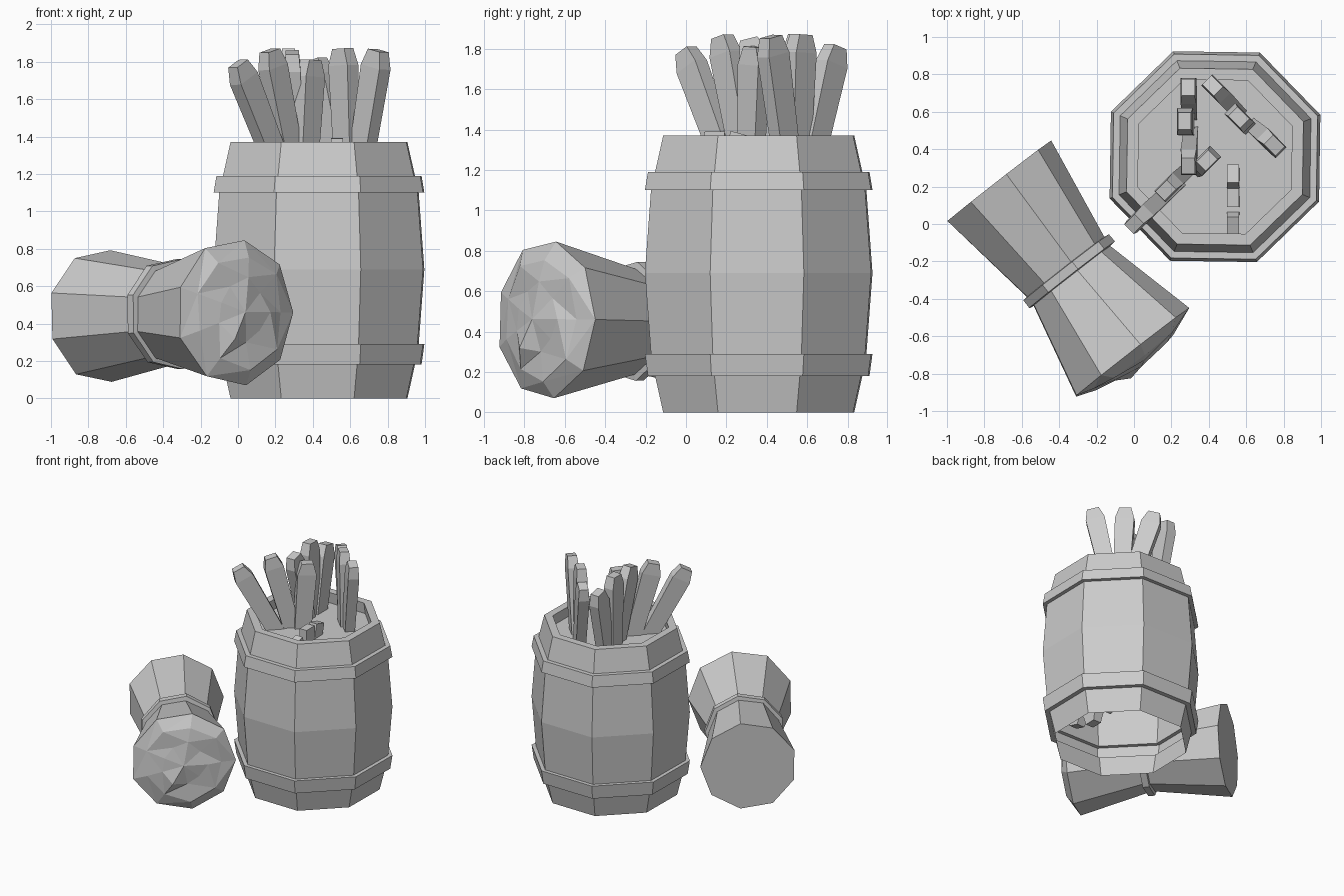
import bpy, bmesh, math, random
from mathutils import Vector, Matrix

cube = bpy.data.objects.get("Cube")
if cube:
    bpy.data.objects.remove(cube)

random.seed(4)

grey = bpy.data.materials.new("plain_grey")
grey.use_nodes = True
grey.diffuse_color = (0.6, 0.6, 0.6, 1)
grey.node_tree.nodes["Principled BSDF"].inputs["Base Color"].default_value = (0.6, 0.6, 0.6, 1)


def finish(bm, name, matrix=Matrix()):
    bmesh.ops.recalc_face_normals(bm, faces=bm.faces)
    mesh = bpy.data.meshes.new(name)
    bm.to_mesh(mesh)
    bm.free()
    mesh.materials.append(grey)
    obj = bpy.data.objects.new(name, mesh)
    obj.matrix_world = matrix
    bpy.context.collection.objects.link(obj)


def bridge(bm, a, b):
    n = len(a)
    for i in range(n):
        bm.faces.new((a[i], a[(i + 1) % n], b[(i + 1) % n], b[i]))


# Barrel: hollow, open underneath, with two hoops and a recessed lid (apothem, height)
profile = [(0.47, 0), (0.51, 0.18), (0.545, 0.18), (0.56, 0.29), (0.53, 0.29),
           (0.56, 0.69), (0.53, 1.10), (0.56, 1.10), (0.545, 1.19), (0.51, 1.19),
           (0.47, 1.37), (0.41, 1.37), (0.42, 1.28)]
bm = bmesh.new()
rings = []
for apothem, z in profile:
    r = apothem / math.cos(math.pi / 8)
    rings.append([bm.verts.new((r * math.cos(a), r * math.sin(a), z))
                  for a in [math.pi / 8 + k * math.pi / 4 for k in range(8)]])
for a, b in zip(rings, rings[1:]):
    bridge(bm, a, b)
bm.faces.new(rings[-1])
finish(bm, "barrel", Matrix.Translation((0.433, 0.36, 0)) @ Matrix.Rotation(-0.015, 4, "Z"))


def stick(name, tip, foot, heading):
    """Flat stick, widest near the bevelled tip."""
    tip, foot = Vector(tip), Vector(foot)
    up = (tip - foot).normalized()
    side = Vector((math.cos(heading), math.sin(heading), 0))
    side = (side - up * side.dot(up)).normalized()
    front = up.cross(side)
    length = (tip - foot).length
    bm = bmesh.new()
    rings = []
    for along, w, t in [(0, 0.05, 0.032), (length - 0.09, 0.072, 0.042), (length, 0.045, 0.035)]:
        c = foot + up * along
        rings.append([bm.verts.new(c + side * w * i + front * t * j)
                      for i, j in ((-1, -1), (1, -1), (1, 1), (-1, 1))])
    for a, b in zip(rings, rings[1:]):
        bridge(bm, a, b)
    bm.faces.new(rings[0])
    bm.faces.new(rings[-1])
    finish(bm, name)


# Four fans of three crossing sticks; the last hangs upside down through the lid
diag = math.pi / 4
fans = {
    "front_fan": (diag, [((0.00, 0.00, 1.79), (0.42, 0.39, 0.72)),
                         ((0.17, 0.18, 1.86), (0.39, 0.38, 0.74)),
                         ((0.39, 0.34, 1.81), (0.33, 0.30, 0.72))]),
    "back_fan": (2 * diag, [((0.29, 0.73, 1.79), (0.31, 0.50, 0.72)),
                            ((0.27, 0.55, 1.87), (0.30, 0.52, 0.74)),
                            ((0.29, 0.31, 1.85), (0.32, 0.60, 0.72))]),
    "side_fan": (-diag, [((0.42, 0.74, 1.81), (0.65, 0.50, 0.72)),
                         ((0.56, 0.57, 1.87), (0.60, 0.53, 0.74)),
                         ((0.75, 0.42, 1.86), (0.57, 0.57, 0.72))]),
    "sunken_fan": (2 * diag, [((0.53, -0.03, 0.28), (0.53, 0.27, 1.38)),
                              ((0.53, 0.16, 0.22), (0.53, 0.14, 1.39)),
                              ((0.53, 0.36, 0.26), (0.53, -0.01, 1.34))]),
}
for fan, (heading, sticks) in fans.items():
    for n, (tip, foot) in enumerate(sticks):
        stick(f"{fan}_stick_{n + 1}", tip, foot, heading)

# Tied sack lying on its side, pinched at the waist
back, front = Vector((-0.728, 0.224, 0.44)), Vector((-0.014, -0.692, 0.46))
axis = (front - back).normalized()
across = axis.cross(Vector((0, 0, 1))).normalized()
frame = Matrix((across, axis.cross(across), axis)).transposed().to_4x4()
frame.translation = back
SIDES = 9
angles = [(k + 0.5) * 2 * math.pi / SIDES for k in range(SIDES)]


def sack_ring(bm, dist, radius, wobble, lump=0):
    ring = []
    for a in angles:
        r = radius * (1 + random.uniform(-wobble, wobble))
        ring.append(bm.verts.new((r * math.cos(a), r * math.sin(a),
                                  dist + random.uniform(-lump, lump))))
    return ring


bm = bmesh.new()
rings = [sack_ring(bm, *spec) for spec in
         [(0, 0.36, 0.01), (0.58, 0.268, 0.02), (0.64, 0.268, 0.02), (1.16, 0.395, 0.01),
          (1.20, 0.30, 0.06, 0.02), (1.24, 0.17, 0.12, 0.025)]]
for a, b in zip(rings, rings[1:]):
    bridge(bm, a, b)
bm.faces.new(rings[0])
tip = bm.verts.new((0, 0, 1.25))
for i in range(SIDES):
    bm.faces.new((rings[-1][i], rings[-1][(i + 1) % SIDES], tip))
# Facet the lumpy front end
bmesh.ops.triangulate(bm, faces=[f for f in bm.faces if f.calc_center_median().z > 1.165])
finish(bm, "sack", frame)

# Tie around the waist
bm = bmesh.new()
rings = [sack_ring(bm, d, r, 0.005) for d, r in
         [(0.58, 0.26), (0.585, 0.298), (0.635, 0.298), (0.64, 0.26)]]
for a, b in zip(rings, rings[1:] + rings[:1]):
    bridge(bm, a, b)
finish(bm, "sack_tie", frame)
